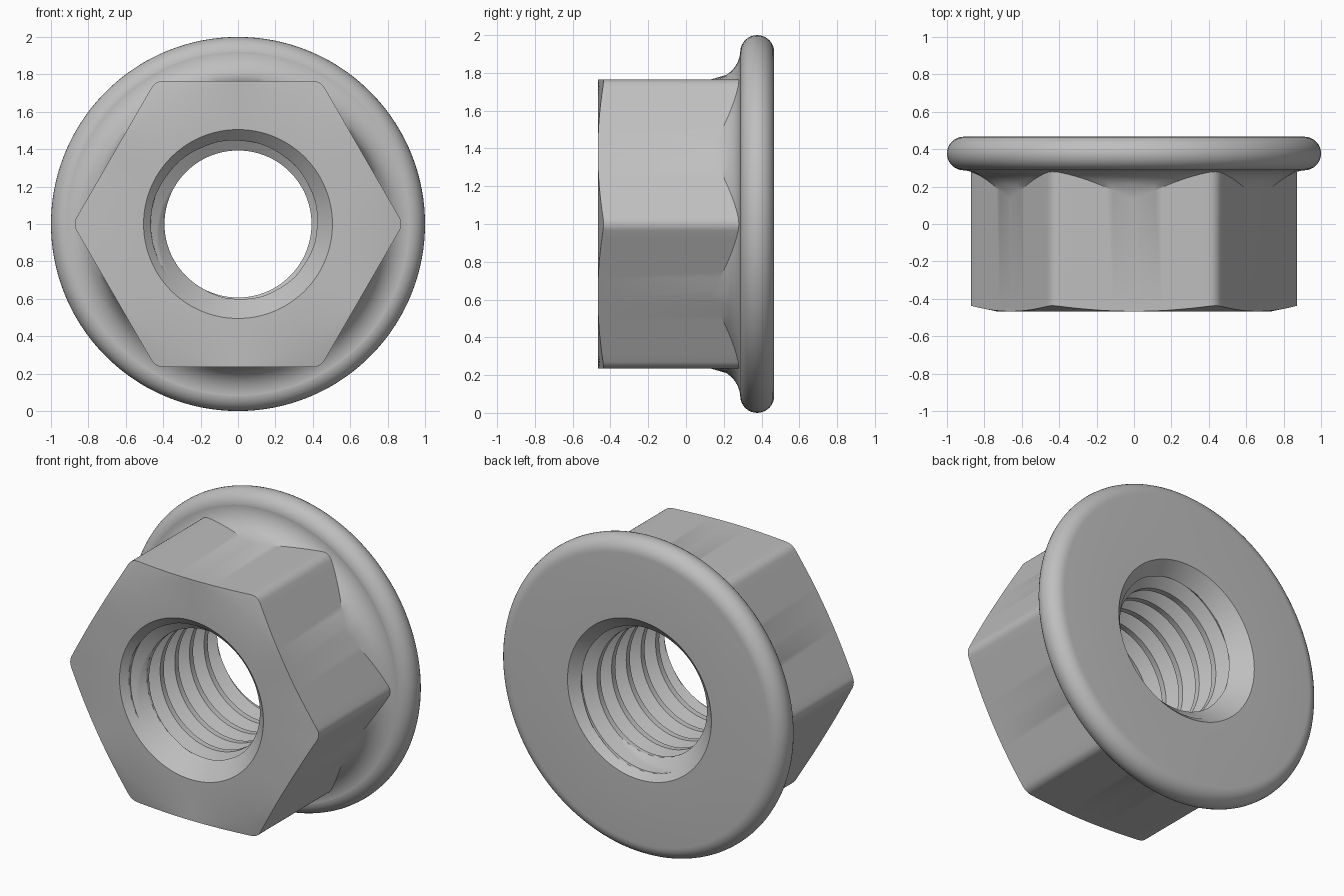
import bpy
import bmesh
from math import sin, cos, tan, atan, sqrt, pi, radians, tau

cube = bpy.data.objects.get("Cube")
if cube:
    bpy.data.objects.remove(cube, do_unlink=True)

HALF = 0.467        # half of the nut's length along y
APOTHEM = 0.765     # hex centre to flat
ROUND = 0.07        # hex corner rounding
RIM = 0.09          # flange edge radius
FILLET_R = 0.92     # radius where the fillet meets the flange
FILLET_Y = 0.13     # where the fillet leaves the flats
BORE, ROOT, MOUTH = 0.393, 0.466, 0.505
PITCH, STEPS = 0.147, 32

# Angle at which the flat turns into the rounded corner
TANGENT = atan((APOTHEM - ROUND) * tan(pi / 6) / APOTHEM)


def hex_radius(a):
    """Radius of the rounded hexagon at angle a from a flat's centre."""
    if abs(a) <= TANGENT:
        return APOTHEM / cos(a)
    c = (APOTHEM - ROUND) / cos(pi / 6)
    b = pi / 6 - abs(a)
    return c * cos(b) + sqrt(max(0, ROUND ** 2 - (c * sin(b)) ** 2))


def fillet_y(r):
    w = FILLET_R - APOTHEM
    h = HALF - 2 * RIM - FILLET_Y
    return FILLET_Y + h * sqrt(max(0, 1 - ((FILLET_R - r) / w) ** 2))


def thread_radius(t):
    """Trapezoid thread section, t = 0..1 along one pitch."""
    if t < 0.25:
        f = 0
    elif t < 0.5625:
        f = (t - 0.25) / 0.3125
    elif t < 0.6875:
        f = 1
    else:
        f = (1 - t) / 0.3125
    return BORE + f * (ROOT - BORE)


def outside(a):
    """Section from the front mouth, over hex and flange, to the back mouth."""
    r = hex_radius(a)
    pts = [(MOUTH, -HALF), (APOTHEM - 0.03, -HALF), (r, -HALF + 0.28 * (r - APOTHEM))]
    # fillet, starting where the hex wall meets it
    for i in range(11):
        s = sin(i / 10 * pi / 2)
        q = FILLET_R - (FILLET_R - r) * (1 - s)
        pts.append((q, fillet_y(q)))
    # rounded flange edge
    for i in range(17):
        b = -pi / 2 + pi * i / 16
        pts.append((1 - RIM + RIM * cos(b), HALF - RIM + RIM * sin(b)))
    return pts + [(MOUTH, HALF)]


def bore(turn):
    """Threaded bore from back to front, countersunk at both ends."""
    pts = []
    turns = int(HALF / PITCH) + 2
    for k in range(turns * STEPS, -turns * STEPS - 1, -1):
        y = (k / STEPS - turn) * PITCH
        y = max(-HALF, min(HALF, y))
        sink = MOUTH - (HALF - abs(y))
        pts.append((max(thread_radius((k % STEPS) / STEPS), sink), y))
    return pts


# Angles: even steps on each flat, dense steps on each rounded corner
corner = pi / 6 - TANGENT
local = [-TANGENT + 2 * TANGENT * i / 20 for i in range(20)]
local += [TANGENT + 2 * corner * i / 6 for i in range(6)]
angles = [(radians(30 + 60 * f) + a, a if a <= pi / 6 else a - pi / 3)
          for f in range(6) for a in local]
first = angles[0]
angles.append((first[0] + tau, first[1]))

# Sweep the changing section around the axis
bm = bmesh.new()
columns = []
for theta, a in angles:
    section = outside(a) + bore((theta - first[0]) / tau)
    columns.append([bm.verts.new((r * cos(theta), y, 1 + r * sin(theta)))
                    for r, y in section])
for c0, c1 in zip(columns, columns[1:]):
    n = len(c0)
    for i in range(n):
        j = (i + 1) % n
        bm.faces.new((c0[i], c0[j], c1[j], c1[i]))
bmesh.ops.remove_doubles(bm, verts=bm.verts, dist=0.00005)
bmesh.ops.dissolve_degenerate(bm, edges=bm.edges, dist=0.00001)
bmesh.ops.recalc_face_normals(bm, faces=bm.faces)

mesh = bpy.data.meshes.new("flange_nut")
bm.to_mesh(mesh)
bm.free()
nut = bpy.data.objects.new("flange_nut", mesh)
bpy.context.collection.objects.link(nut)

# Plain steel grey
steel = bpy.data.materials.new("steel_grey")
steel.use_nodes = True
grey = (0.52, 0.52, 0.52, 1)
steel.diffuse_color = grey
steel.node_tree.nodes["Principled BSDF"].inputs["Base Color"].default_value = grey
mesh.materials.append(steel)

bpy.context.view_layer.objects.active = nut
nut.select_set(True)
bpy.ops.object.shade_smooth_by_angle(angle=radians(28))
